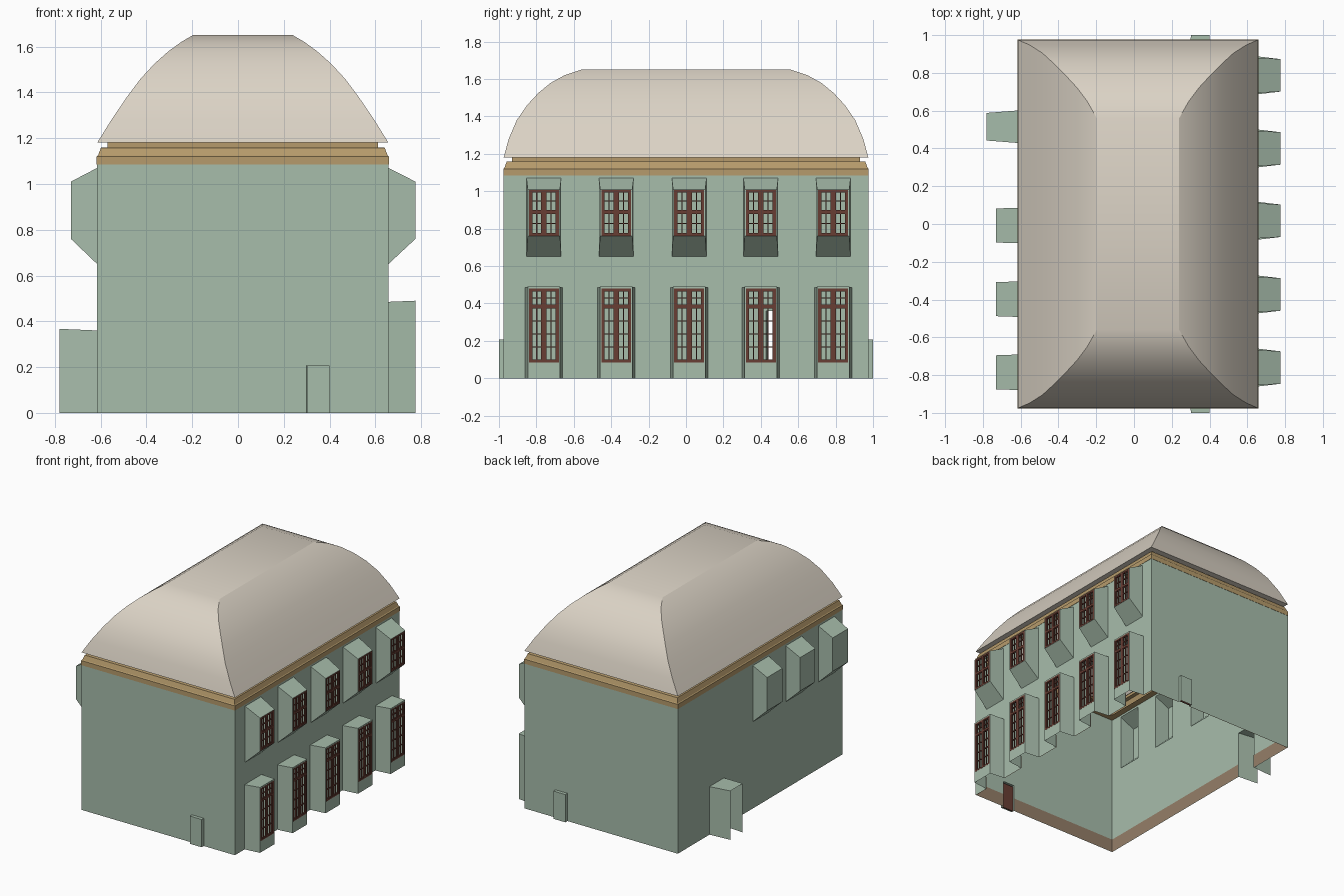
import bpy, bmesh
from mathutils import Vector

if "Cube" in bpy.data.objects:
    bpy.data.objects.remove(bpy.data.objects["Cube"])

# ---- colours
def mat(name, c):
    m = bpy.data.materials.new(name)
    m.diffuse_color = (*c, 1)
    m.use_nodes = True
    m.node_tree.nodes["Principled BSDF"].inputs["Base Color"].default_value = m.diffuse_color
    return m

GREEN = mat("wall_green", (.39, .51, .41))
ROOF = mat("roof_stone", (.71, .65, .56))
TAN = mat("cornice_tan", (.47, .33, .15))
SKIRT = mat("skirting_brown", (.30, .21, .14))
FRAME = mat("window_brown", (.14, .048, .034))

X0, X1, Y = -.615, .657, .975
WALL_TOP = 1.09

# ---- helpers
def place(side, u, out, z):
    """Wall-based position: along the wall, outwards, up."""
    return Vector({"right": (X1 + out, u, z), "left": (X0 - out, u, z),
                   "front": (u, -Y - out, z), "back": (u, Y + out, z)}[side])

def finish(bm, name, m):
    me = bpy.data.meshes.new(name)
    bm.to_mesh(me)
    bm.free()
    me.materials.append(m)
    ob = bpy.data.objects.new(name, me)
    bpy.context.collection.objects.link(ob)
    return ob

def quad(bm, pts, away_from):
    """Face whose normal points away from a given point."""
    f = bm.faces.new([bm.verts.new(p) for p in pts])
    f.normal_update()
    if f.normal.dot(f.calc_center_median() - away_from) < 0:
        f.normal_flip()

def sheet(bm, side, u0, u1, z0, z1, holes, out=0, away=Vector((0, 0, .5))):
    """Flat wall with rectangular holes (u0, u1, z0, z1)."""
    us = sorted({u0, u1, *[h[0] for h in holes], *[h[1] for h in holes]})
    zs = sorted({z0, z1, *[min(h[2], z1) for h in holes], *[min(h[3], z1) for h in holes]})
    for a, b in zip(us, us[1:]):
        for c, d in zip(zs, zs[1:]):
            u, z = (a + b) / 2, (c + d) / 2
            if any(h[0] < u < h[1] and h[2] < z < h[3] for h in holes):
                continue
            quad(bm, [place(side, *p) for p in ((a, out, c), (b, out, c), (b, out, d), (a, out, d))], away)

def box(bm, side, u0, u1, z0, z1, o0, o1):
    c = [place(side, u, o, z) for u in (u0, u1) for o in (o0, o1) for z in (z0, z1)]
    mid = sum(c, Vector()) / 8
    for f in ((0, 1, 3, 2), (4, 5, 7, 6), (0, 1, 5, 4), (2, 3, 7, 6), (0, 2, 6, 4), (1, 3, 7, 5)):
        quad(bm, [c[i] for i in f], mid)

def bay(name, side, u, back, front, out, hole=None, closed=True):
    """Tapered box; back and front are (half width, z0, z1)."""
    bm = bmesh.new()
    def rect(r, o):
        h, a, b = r
        return [place(side, u + s * h, o, z) for s, z in ((-1, a), (1, a), (1, b), (-1, b))]
    p, q = rect(back, 0), rect(front, out)
    mid = sum(p + q, Vector()) / 8
    for i in range(4):
        if i == 0 and back[1] == 0:      # ground bays have no floor
            continue
        j = (i + 1) % 4
        quad(bm, [p[i], p[j], q[j], q[i]], mid)
    if closed:
        sheet(bm, side, u - front[0], u + front[0], front[1], front[2], [hole] if hole else [], out, mid)
    finish(bm, name, GREEN)
    return (u - back[0], u + back[0], back[1], back[2])

def window(name, side, u, h, z0, z1, transom, out, rows):
    """Two-leaf casement with glazing bars, no glass."""
    bm = bmesh.new()
    t, g = .012, .0055
    o0, o1 = out - .014, out + .001
    for a, b in ((u - h, u - h + t), (u - .008, u + .008), (u + h - t, u + h)):
        box(bm, side, a, b, z0, z1, o0, o1)
    for a, b in ((z0, z0 + t), (transom - .008, transom + .008), (z1 - t, z1)):
        box(bm, side, u - h, u + h, a, b, o0, o1)
    for lo, hi, n in ((z0 + t, transom - .008, rows[0]), (transom + .008, z1 - t, rows[1])):
        for s in (-1, 1):
            e0, e1 = sorted((u + s * .008, u + s * (h - t)))
            # leaf stiles and rails
            for a, b in ((e0, e0 + .006), (e1 - .006, e1), ((e0 + e1 - g) / 2, (e0 + e1 + g) / 2)):
                box(bm, side, a, b, lo, hi, o0 + .003, o1 - .003)
            for i in range(n + 1):
                z = lo + (hi - lo) * i / n
                box(bm, side, e0, e1, max(lo, z - g / 2), min(hi, z + g / 2), o0 + .003, o1 - .003)
    finish(bm, name, FRAME)

def loft(name, rings, m, cap=False):
    """Rectangular rings (inset x, inset y, z) joined upwards."""
    bm = bmesh.new()
    loops = [[bm.verts.new(p) for p in ((X0 + a, -Y + b, z), (X1 - a, -Y + b, z),
                                        (X1 - a, Y - b, z), (X0 + a, Y - b, z))] for a, b, z in rings]
    for p, q in zip(loops, loops[1:]):
        for i in range(4):
            j = (i + 1) % 4
            bm.faces.new((p[i], p[j], q[j], q[i]))
    if cap:
        bm.faces.new(loops[-1])
    return finish(bm, name, m)

holes = {"right": [], "left": [], "front": [], "back": []}

# ---- right side: five window bays on each floor
for i, u in enumerate((-.76, -.373, .017, .4, .787)):
    h = .08
    holes["right"].append(bay(f"lower_bay_{i}", "right", u, (.1, 0, .485), (.086, 0, .49), .118,
                              (u - h, u + h, .085, .48)))
    window(f"lower_window_{i}", "right", u, h, .085, .48, .385, .118, (4, 2))
    holes["right"].append(bay(f"upper_bay_{i}", "right", u, (.093, .65, 1.07), (.086, .76, 1.01), .118,
                              (u - h, u + h, .762, 1.008)))
    window(f"upper_window_{i}", "right", u, h, .762, 1.008, .89, .118, (2, 2))

# ---- left side: three blind upper bays and an open porch
for i, u in enumerate((-.785, -.398, -.008)):
    holes["left"].append(bay(f"left_bay_{i}", "left", u, (.094, .65, 1.07), (.09, .76, 1.01), .115))
holes["left"].append(bay("left_porch", "left", .515, (.086, 0, .36), (.073, 0, .367), .165, closed=False))

# ---- small doors on the two ends, brown leaf inside
for side in ("front", "back"):
    holes[side].append(bay(f"{side}_porch", side, .35, (.05, 0, .208), (.049, 0, .208), .025))
    bm = bmesh.new()
    box(bm, side, .304, .396, 0, .2, .008, .016)
    finish(bm, f"{side}_door", FRAME)

# ---- walls and inner skirting
for side, hs in holes.items():
    a, b = (X0, X1) if side in ("front", "back") else (-Y, Y)
    bm = bmesh.new()
    sheet(bm, side, a, b, 0, WALL_TOP, hs)
    finish(bm, f"{side}_wall", GREEN)
    bm = bmesh.new()
    sheet(bm, side, a, b, 0, .1, hs, -.004, place(side, 0, 1, .05))
    finish(bm, f"{side}_skirting", SKIRT)

# ---- cornice
loft("cornice", [(i, i, z) for i, z in ((.05, 1.085), (-.002, 1.085), (-.002, 1.12), (.004, 1.125),
                                        (.016, 1.158), (.045, 1.16), (.045, 1.18))], TAN)

# ---- curved hipped roof
zs = (0, .1, .2, .28, .345, .4, .44, .47)
xs = (0, .062, .13, .19, .25, .312, .367, .418)
ys = (0, .027, .07, .125, .185, .252, .325, .415)
roof = loft("roof", [(.05, .05, 1.18)] + [(x, y, 1.18 + z) for x, y, z in zip(xs, ys, zs)], ROOF, cap=True)
bpy.context.view_layer.objects.active = roof
roof.select_set(True)
bpy.ops.object.shade_smooth_by_angle(angle=.42)
